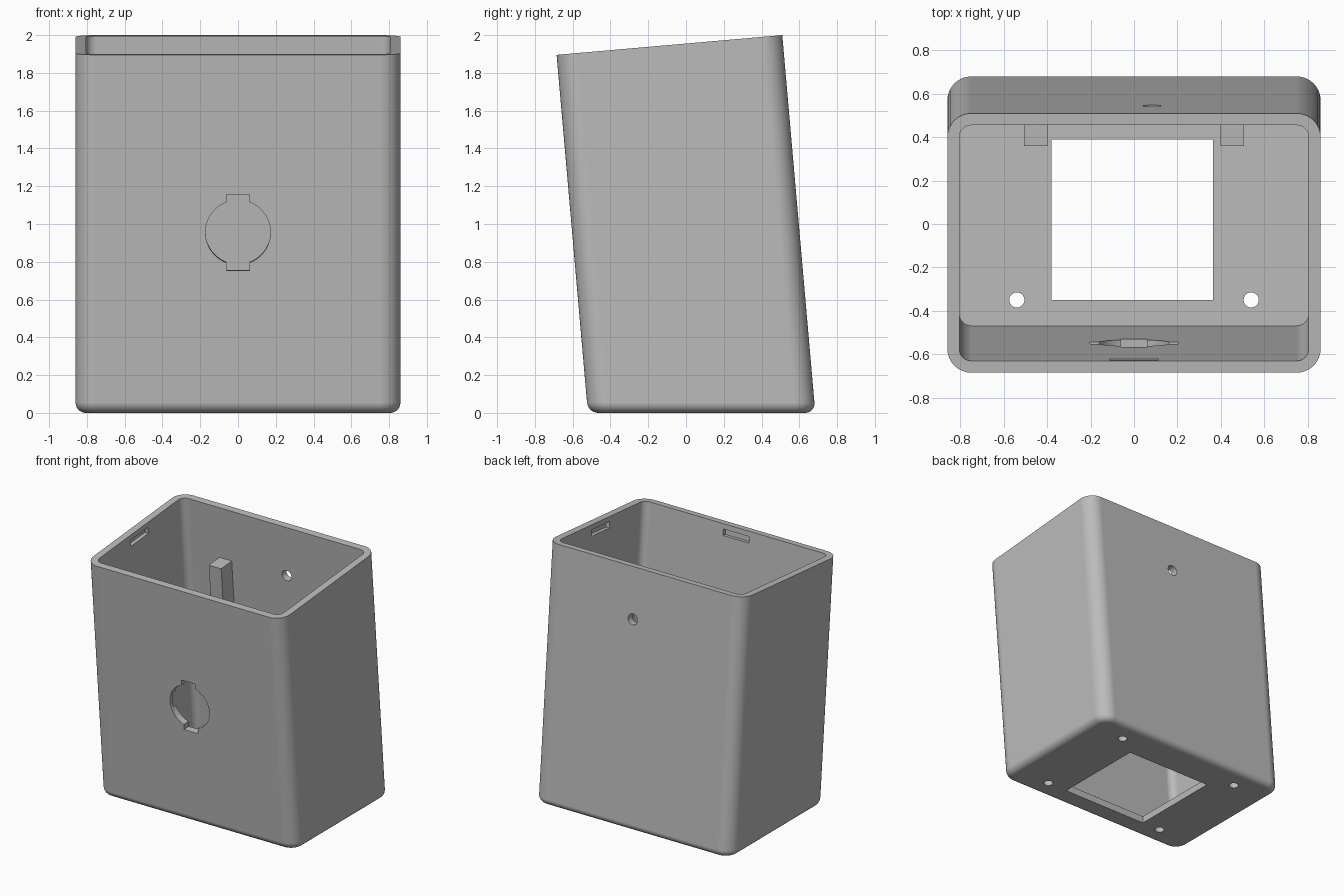
import bpy, bmesh, math
from mathutils import Matrix, Vector

old = bpy.data.objects.get("Cube")
if old:
    bpy.data.objects.remove(old)

TILT = math.radians(5)
K = math.tan(TILT)
TOP = Vector((0, -0.0877, 1.9477))          # centre of the rim plane
HALF_X, HALF_Y, WALL, CORNER, FILLET = 0.86, 0.602, 0.055, 0.11, 0.055
# leaning frame: origin at the rim centre, z along the leaning axis
LEAN = Matrix.Translation(TOP) @ Matrix.Rotation(TILT, 4, 'X')

grey = bpy.data.materials.new("plain_grey")
grey.use_nodes = True
colour = (0.5, 0.5, 0.5, 1)
grey.diffuse_color = colour
grey.node_tree.nodes["Principled BSDF"].inputs["Base Color"].default_value = colour


def make_object(name, bm):
    bmesh.ops.recalc_face_normals(bm, faces=bm.faces)
    mesh = bpy.data.meshes.new(name)
    bm.to_mesh(mesh)
    bm.free()
    mesh.materials.append(grey)
    obj = bpy.data.objects.new(name, mesh)
    bpy.context.collection.objects.link(obj)
    return obj


def box(name, centre, size, frame=LEAN):
    bm = bmesh.new()
    bmesh.ops.create_cube(bm, size=1, matrix=frame @ Matrix.Translation(centre)
                          @ Matrix.Diagonal((*size, 1)))
    return make_object(name, bm)


def rod(name, centre, radius, length, axis='Z', frame=LEAN, sides=48):
    turn = Matrix.Rotation(math.pi / 2, 4, 'X') if axis == 'Y' else Matrix()
    bm = bmesh.new()
    bmesh.ops.create_cone(bm, cap_ends=True, segments=sides, radius1=radius,
                          radius2=radius, depth=length,
                          matrix=frame @ Matrix.Translation(centre) @ turn)
    return make_object(name, bm)


def ring(bm, inset, z=None, steps=10):
    """Rounded rectangle at height z, or on the sloping rim when z is None."""
    r = CORNER - inset
    verts = []
    for i, (sx, sy) in enumerate([(1, 1), (-1, 1), (-1, -1), (1, -1)]):
        for j in range(steps + 1):
            a = math.pi / 2 * (i + j / steps)
            x = sx * (HALF_X - CORNER) + r * math.cos(a)
            y = sy * (HALF_Y - CORNER) + r * math.sin(a)
            h = TOP.z + K * y / (1 + K * K) if z is None else z
            verts.append(bm.verts.new((x, y + TOP.y + K * (TOP.z - h), h)))
    return verts


# Leaning open-topped case with a rounded foot
bm = bmesh.new()
rings = []
for i in range(8):
    a = math.pi / 2 * i / 7
    rings.append(ring(bm, FILLET * (1 - math.sin(a)), FILLET * (1 - math.cos(a))))
rings += [ring(bm, 0), ring(bm, WALL), ring(bm, WALL, WALL)]
for low, high in zip(rings, rings[1:]):
    n = len(low)
    for i in range(n):
        j = (i + 1) % n
        bm.faces.new((low[i], low[j], high[j], high[i]))
bm.faces.new(rings[0])
bm.faces.new(rings[-1])
case = make_object("case", bm)

# Cutters: lock opening with keyways in the front wall
WORLD = Matrix()
front, inner = -0.6, 0.545
lock_d = -0.944
cutters = [
    rod("lock_hole", (0, front, lock_d), 0.172, 0.3, 'Y', sides=64),
    box("lock_keyway", (0, front, lock_d), (0.12, 0.3, 0.406)),
    box("lock_recess", (0, -inner, lock_d), (0.405, 0.05, 0.12)),
    rod("cable_hole", (0.083, 0.6, -0.4), 0.042, 0.3, 'Y'),
    box("floor_window", (-0.0075, 0.02, 0), (0.745, 0.74, 0.3), WORLD),
    box("front_slot", (0, -inner, -0.065), (0.225, 0.06, 0.05)),
]
# Side latch slots and floor screw holes
for s in (-1, 1):
    cutters.append(box("side_slot", (s * (HALF_X - WALL), 0, -0.065), (0.06, 0.225, 0.05)))
    for y in (-0.35, 0.51):
        cutters.append(rod("screw_hole", (s * 0.54, y, 0), 0.035, 0.3, 'Z', WORLD))

bpy.context.view_layer.objects.active = case
for cutter in cutters:
    cutter.hide_render = True
    mod = case.modifiers.new("cut", 'BOOLEAN')
    mod.operation = 'DIFFERENCE'
    mod.solver = 'EXACT'
    mod.object = cutter
    bpy.ops.object.modifier_apply(modifier=mod.name)
    bpy.data.objects.remove(cutter)

# Smooth rounded corners, crisp edges
bpy.ops.object.select_all(action='DESELECT')
case.select_set(True)
bpy.ops.object.shade_smooth_by_angle(angle=math.radians(30))
weighted = case.modifiers.new("even_shading", 'WEIGHTED_NORMAL')
weighted.keep_sharp = True

# Mounting posts along the back wall
for s, side in ((1, "left"), (-1, "right")):
    box(side + "_post", (s * 0.453, 0.486, -1.187), (0.108, 0.147, 1.546))
